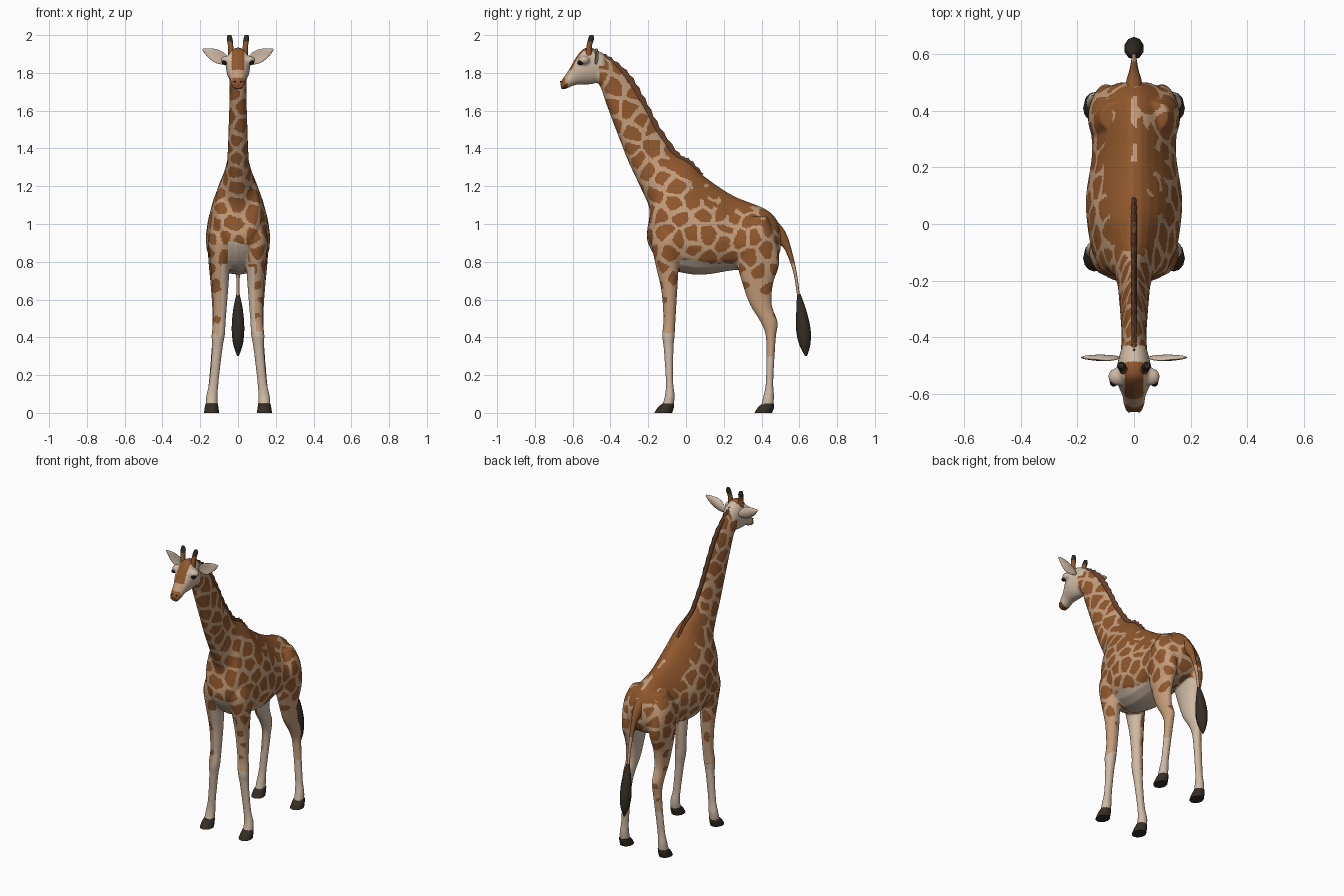
import bpy, bmesh, math, random
from mathutils import Matrix, Vector, kdtree, noise

random.seed(4)
cube = bpy.data.objects.get("Cube")
if cube:
    bpy.data.objects.remove(cube)


def material(name, r, g, b):
    m = bpy.data.materials.new(name)
    m.use_nodes = True
    m.diffuse_color = (r, g, b, 1)
    bsdf = next(n for n in m.node_tree.nodes if n.type == "BSDF_PRINCIPLED")
    bsdf.inputs["Base Color"].default_value = (r, g, b, 1)
    bsdf.inputs["Roughness"].default_value = 0.8
    return m


brown = material("patch brown", 0.28, 0.097, 0.026)
tan = material("coat tan", 0.55, 0.33, 0.19)
cream = material("pale cream", 0.62, 0.49, 0.37)
mane_brown = material("mane brown", 0.14, 0.052, 0.022)
dark = material("hoof and hair", 0.035, 0.027, 0.018)
black = material("eye black", 0.008, 0.007, 0.006)


def resample(rows, n):
    """Smooth spline through rows of numbers, n steps per span."""
    out = []
    for i in range(len(rows) - 1):
        a, b, c, d = rows[max(i - 1, 0)], rows[i], rows[i + 1], rows[min(i + 2, len(rows) - 1)]
        for k in range(n):
            t = k / n
            out.append([q + t / 2 * (r - p + t * (2 * p - 5 * q + 4 * r - s + t * (3 * (q - r) + s - p)))
                        for p, q, r, s in zip(a, b, c, d)])
    return out + [list(rows[-1])]


def loft(bm, rows, side=1, steps=5, sides=24, pinch=0):
    """Elliptic rings; a row is x, half width, y and z of one edge, y and z of the other.
    Pinch narrows the first edge and widens the second."""
    rings = []
    for x, w, y1, z1, y2, z2 in resample(rows, steps):
        mid = Vector((x * side, (y1 + y2) / 2, (z1 + z2) / 2))
        half = Vector((0, (y1 - y2) / 2, (z1 - z2) / 2))
        rings.append([bm.verts.new(mid + half * math.cos(t)
                                   + Vector((w * math.sin(t) * (1 - pinch * math.cos(t)), 0, 0)))
                      for t in (math.tau * k / sides for k in range(sides))])
    for lo, hi in zip(rings, rings[1:]):
        for k in range(sides):
            j = (k + 1) % sides
            bm.faces.new((lo[k], lo[j], hi[j], hi[k]))
    bm.faces.new(rings[0])
    bm.faces.new(rings[-1])


def ball(bm, centre, radii):
    m = Matrix.Translation(centre) @ Matrix.Diagonal((*radii, 1))
    return bmesh.ops.create_uvsphere(bm, u_segments=20, v_segments=14, radius=1, matrix=m)["verts"]


def finish(bm, name, *mats):
    bmesh.ops.recalc_face_normals(bm, faces=bm.faces)
    mesh = bpy.data.meshes.new(name)
    bm.to_mesh(mesh)
    bm.free()
    ob = bpy.data.objects.new(name, mesh)
    bpy.context.scene.collection.objects.link(ob)
    for m in mats:
        mesh.materials.append(m)
    return ob


def centred(rows):
    return [(0, *r) for r in rows]


def upright(rows):
    """Level rings from z, x, half width, front y, back y."""
    return [(x, w, f, z, b, z) for z, x, w, f, b in rows]


# Torso and neck: half width, spine point, underside point
torso = centred([
    (.05, .50, .97, .50, .86), (.11, .475, 1.03, .465, .79), (.145, .41, 1.085, .38, .76),
    (.14, .25, 1.15, .25, .755), (.16, .10, 1.25, .10, .732), (.156, .02, 1.325, -.01, .74),
    (.14, -.045, 1.36, -.12, .78), (.108, -.08, 1.39, -.205, .91), (.076, -.11, 1.435, -.193, 1.07),
    (.057, -.15, 1.495, -.235, 1.18), (.05, -.19, 1.57, -.305, 1.33), (.046, -.235, 1.655, -.36, 1.47),
    (.042, -.315, 1.78, -.42, 1.63), (.043, -.385, 1.86, -.455, 1.73), (.047, -.44, 1.895, -.49, 1.76)])

head = centred([
    (.045, -.43, 1.895, -.45, 1.76), (.058, -.49, 1.93, -.49, 1.742), (.064, -.54, 1.93, -.535, 1.738),
    (.056, -.58, 1.885, -.565, 1.738), (.042, -.615, 1.825, -.595, 1.733),
    (.037, -.645, 1.78, -.625, 1.72), (.028, -.667, 1.747, -.657, 1.71)])

fore_leg = upright([
    (1.03, .075, .05, -.165, -.03), (.92, .088, .07, -.185, -.01), (.80, .094, .053, -.165, -.035),
    (.65, .094, .042, -.131, -.046), (.50, .098, .034, -.12, -.055), (.41, .105, .035, -.126, -.06),
    (.34, .11, .028, -.118, -.066), (.17, .127, .025, -.107, -.068), (.09, .138, .03, -.112, -.06),
    (.03, .14, .031, -.13, -.067)])

hind_leg = upright([
    (1.04, .07, .05, .33, .43), (.94, .088, .073, .28, .47), (.80, .098, .058, .27, .495),
    (.68, .101, .044, .30, .46), (.57, .102, .035, .34, .455), (.48, .105, .031, .395, .485),
    (.39, .11, .027, .424, .475), (.17, .13, .024, .423, .462), (.09, .138, .028, .41, .466),
    (.03, .14, .03, .395, .462)])

bm = bmesh.new()
loft(bm, torso, pinch=.38)
loft(bm, head)
for side in (-1, 1):
    loft(bm, fore_leg, side)
    loft(bm, hind_leg, side)
    ball(bm, (.056 * side, -.54, 1.867), (.036, .032, .024))  # brow
skin = finish(bm, "body_skin")
fuse = skin.modifiers.new("fuse", "REMESH")
fuse.mode = "VOXEL"
fuse.voxel_size = 0.007
relax = skin.modifiers.new("relax", "SMOOTH")
relax.iterations = 3
mesh = bpy.data.meshes.new_from_object(skin.evaluated_get(bpy.context.evaluated_depsgraph_get()))
skin.modifiers.clear()
skin.data = mesh
mesh.materials.clear()
for m in (brown, tan, cream, mane_brown):
    mesh.materials.append(m)

# Patch centres scattered evenly over the skin
seeds = []
centres = [p.center.copy() for p in mesh.polygons]
for c in random.sample(centres, min(4000, len(centres))):
    if all((c - s).length > 0.072 for s in seeds):
        seeds.append(c)
tree = kdtree.KDTree(len(seeds))
for i, s in enumerate(seeds):
    tree.insert(s, i)
tree.balance()


def face_coat(c, n):
    if c.y < -.625 and c.z < 1.775:  # muzzle
        return 3 if n.z < -.3 else 0 if c.y < -.64 else 1
    bridge = abs(c.x) < .034 and c.y < -.49 and (n.z > .35 or n.y < -.7)
    if bridge and c.z > 1.775:
        return 0 if c.z > 1.815 else 1
    return 2


def coat(c, n):
    """0 brown patch, 1 tan, 2 cream, 3 dark brown."""
    if c.y < -.46 and c.z > 1.7 or c.y < -.43 and c.z > 1.84:
        return face_coat(c, n)
    outward = n.x * math.copysign(1, c.x)
    wobble = noise.noise(c * 11)
    if c.z < .3:
        return 2
    if -.03 < c.y < .28 and c.z > .7 and c.z < .79 + .03 * wobble:  # belly
        return 2
    if c.z < .9 + .03 * wobble and c.y < -.05 and abs(c.x) < .055:  # between the forelegs
        return 2
    if c.z < .78 + .04 * wobble and outward < -.15:  # inner legs
        return 2
    if c.z < .43 + .05 * wobble and c.y < 0:
        return 2
    if n.z > .5 and abs(c.x) < .011 and .22 < c.y < .46 and wobble > -.25:  # spine stripe
        return 1
    near = tree.find_n(c + noise.noise_vector(c * 14) * .016, 2)
    gap = near[1][2] - near[0][2]
    limit = .021 + .012 * wobble + max(0, .78 - c.z) * .17
    if n.z > .42 and c.z < 1.4:  # the back is almost solid
        limit = .018 if wobble > .22 else 0
    return 0 if gap > limit else 1


for p in mesh.polygons:
    p.material_index = coat(p.center, p.normal)

# Mane with a ragged crest along the neck
bm = bmesh.new()
crest = resample([(-.455, 1.905), (-.40, 1.878), (-.30, 1.79), (-.22, 1.66), (-.14, 1.51),
                  (-.04, 1.372), (.02, 1.338), (.09, 1.262)], 5)
rows = []
for i, (y, z) in enumerate(crest):
    lift = 0.005 * (i % 2)
    rows.append((0, .011, y + lift, z + lift, y - .035, z - .025))
loft(bm, rows, steps=1, sides=10)
finish(bm, "mane", mane_brown)

# Tail and its tuft
bm = bmesh.new()
loft(bm, centred([(.035, .47, 1.03, .45, .91), (.026, .525, .96, .497, .89), (.016, .557, .87, .53, .85),
                  (.01, .587, .74, .57, .735), (.008, .606, .59, .592, .59)]), sides=14)
tail = finish(bm, "tail", brown, tan)
for p in tail.data.polygons:
    p.material_index = int(p.center.z < .8)
bm = bmesh.new()
loft(bm, upright([(.63, 0, .009, .588, .606), (.54, 0, .028, .584, .638), (.44, 0, .035, .583, .66),
                  (.36, 0, .026, .6, .658), (.30, 0, .004, .631, .641)]), sides=10)
finish(bm, "tail_tuft", dark)

hoof = [(.05, .139, .032, -.026, .034), (.03, .14, .036, -.05, .034), (0, .14, .04, -.07, .024)]
horn = upright([(1.88, .034, .018, -.535, -.497), (1.94, .039, .014, -.527, -.498),
                (1.98, .044, .015, -.518, -.487), (2, .046, .01, -.51, -.491)])

for side, word in ((1, "left"), (-1, "right")):
    for end, y in (("front", -.098), ("hind", .432)):
        bm = bmesh.new()
        loft(bm, upright([(z, x, w, y + f, y + b) for z, x, w, f, b in hoof]), side, sides=12)
        finish(bm, f"{word}_{end}_hoof", dark)

    bm = bmesh.new()
    loft(bm, horn, side, sides=12)
    ob = finish(bm, f"{word}_horn", brown, dark)
    for p in ob.data.polygons:
        p.material_index = int(p.center.z > 1.968)

    # Leaf-shaped ear, pointed at the tip, narrow at the root, cupped forward
    bm = bmesh.new()
    for v in ball(bm, (0, 0, 0), (.077, .01, .034)):
        along = v.co.x / .077
        v.co.z *= 1 - .3 * along - .25 * along ** 2
        v.co.y -= 8 * v.co.z ** 2
    tilt = Matrix.Rotation(math.radians(-26), 4, "Y")
    bm.transform(Matrix.Diagonal((side, 1, 1, 1)) @ Matrix.Translation((.119, -.472, 1.892)) @ tilt)
    finish(bm, f"{word}_ear", cream)

    bm = bmesh.new()
    ball(bm, (.072 * side, -.559, 1.854), (.014, .016, .012))
    finish(bm, f"{word}_eye", black)
    bm = bmesh.new()
    ball(bm, (.017 * side, -.661, 1.754), (.006, .006, .004))
    finish(bm, f"{word}_nostril", dark)

bpy.ops.object.select_all(action="DESELECT")
for ob in bpy.context.scene.collection.objects:
    if ob.type == "MESH":
        ob.select_set(True)
        bpy.context.view_layer.objects.active = ob
bpy.ops.object.shade_smooth_by_angle(angle=math.radians(50))
